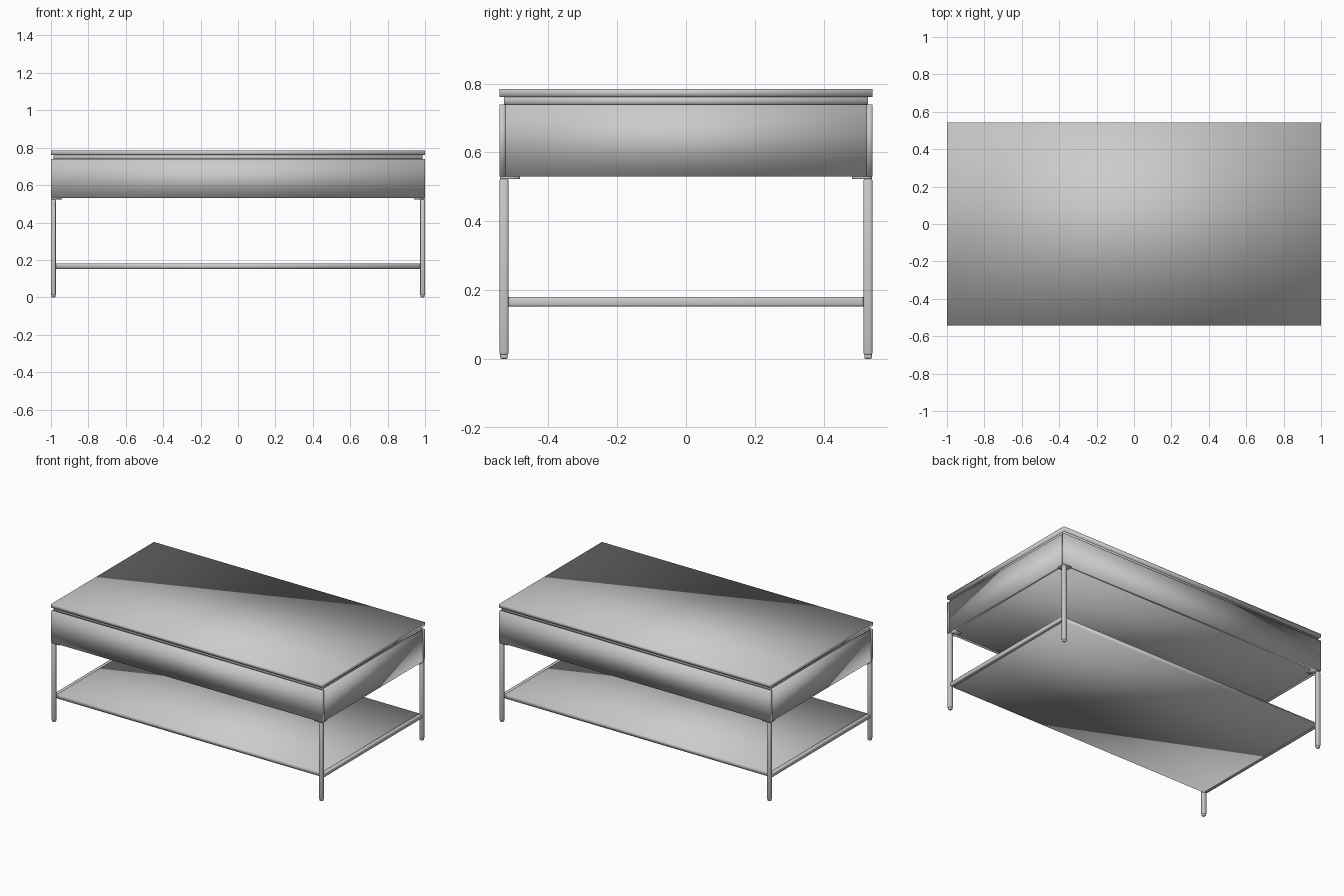
import bpy

old = bpy.data.objects.get("Cube")
if old:
    bpy.data.objects.remove(old, do_unlink=True)

# One plain grey finish for everything
grey = bpy.data.materials.new("plain grey")
grey.use_nodes = True
colour = (0.6, 0.6, 0.6, 1)
grey.diffuse_color = colour
grey.node_tree.nodes["Principled BSDF"].inputs["Base Color"].default_value = colour


def box(name, low, high, bevel=0.0):
    """Softly shaded box between two corners, with optional rounded edges."""
    centre = [(a + b) / 2 for a, b in zip(low, high)]
    bpy.ops.mesh.primitive_cube_add(size=1, location=centre)
    ob = bpy.context.object
    ob.name = name
    ob.scale = [b - a for a, b in zip(low, high)]
    bpy.ops.object.transform_apply(location=False, rotation=False, scale=True)
    ob.data.materials.append(grey)
    if bevel:
        mod = ob.modifiers.new("rounded edges", 'BEVEL')
        mod.width = bevel
        mod.segments = 2
    bpy.ops.object.shade_smooth()


def slab(name, x, y, z0, z1):
    """Box centred on the vertical axis, given by its half sizes."""
    box(name, (-x, -y, z0), (x, y, z1))


def corner_box(name, sx, sy, inner, outer, z0, z1, bevel=0.0):
    """Square box in a corner, given by insets from the outer edges."""
    xs = sorted((sx * (X - inner), sx * (X - outer)))
    ys = sorted((sy * (Y - inner), sy * (Y - outer)))
    box(name, (xs[0], ys[0], z0), (xs[1], ys[1], z1), bevel)


X, Y = 1.0, 0.542           # outer half sizes
BODY_LOW, BODY_TOP = 0.53, 0.739
PANEL = 0.018               # apron board thickness
TUBE = 0.026                # leg and rail thickness
RAIL_LOW, RAIL_TOP = 0.152, 0.18
SIDES_X = (("left", 1), ("right", -1))
SIDES_Y = (("front", -1), ("back", 1))

# Table top with a recessed board below it
slab("table_top", X, Y, 0.761, 0.785)
slab("top_recess", X - 0.013, Y - 0.013, BODY_TOP - 0.002, 0.761)

# Box body: long boards cover the ends of the short ones
for side, sy in SIDES_Y:
    ys = sorted((sy * Y, sy * (Y - PANEL)))
    box(side + "_apron", (-X, ys[0], BODY_LOW), (X, ys[1], BODY_TOP))
for side, sx in SIDES_X:
    xs = sorted((sx * X, sx * (X - PANEL)))
    box(side + "_apron", (xs[0], PANEL - Y, BODY_LOW), (xs[1], Y - PANEL, BODY_TOP))
slab("body_bottom", X - PANEL, Y - PANEL, BODY_LOW, BODY_LOW + PANEL)

# Legs, feet and mounting plates
for side_y, sy in SIDES_Y:
    for side_x, sx in SIDES_X:
        tag = f"{side_y}_{side_x}"
        corner_box(tag + "_leg", sx, sy, TUBE, 0, 0.011, 0.524, 0.006)
        corner_box(tag + "_foot", sx, sy, TUBE - 0.002, 0.002, 0, 0.02, 0.005)
        corner_box(tag + "_mounting_plate", sx, sy, 0.06, 0.002, 0.523, BODY_LOW)

# Lower shelf between two end rails
shelf_x, shelf_y = X - TUBE, Y - TUBE
slab("shelf", shelf_x, shelf_y, RAIL_LOW, RAIL_TOP)
for side, sx in SIDES_X:
    xs = sorted((sx * (X - 0.001), sx * shelf_x))
    box(side + "_shelf_rail", (xs[0], -shelf_y, RAIL_LOW),
        (xs[1], shelf_y, RAIL_TOP), 0.006)
